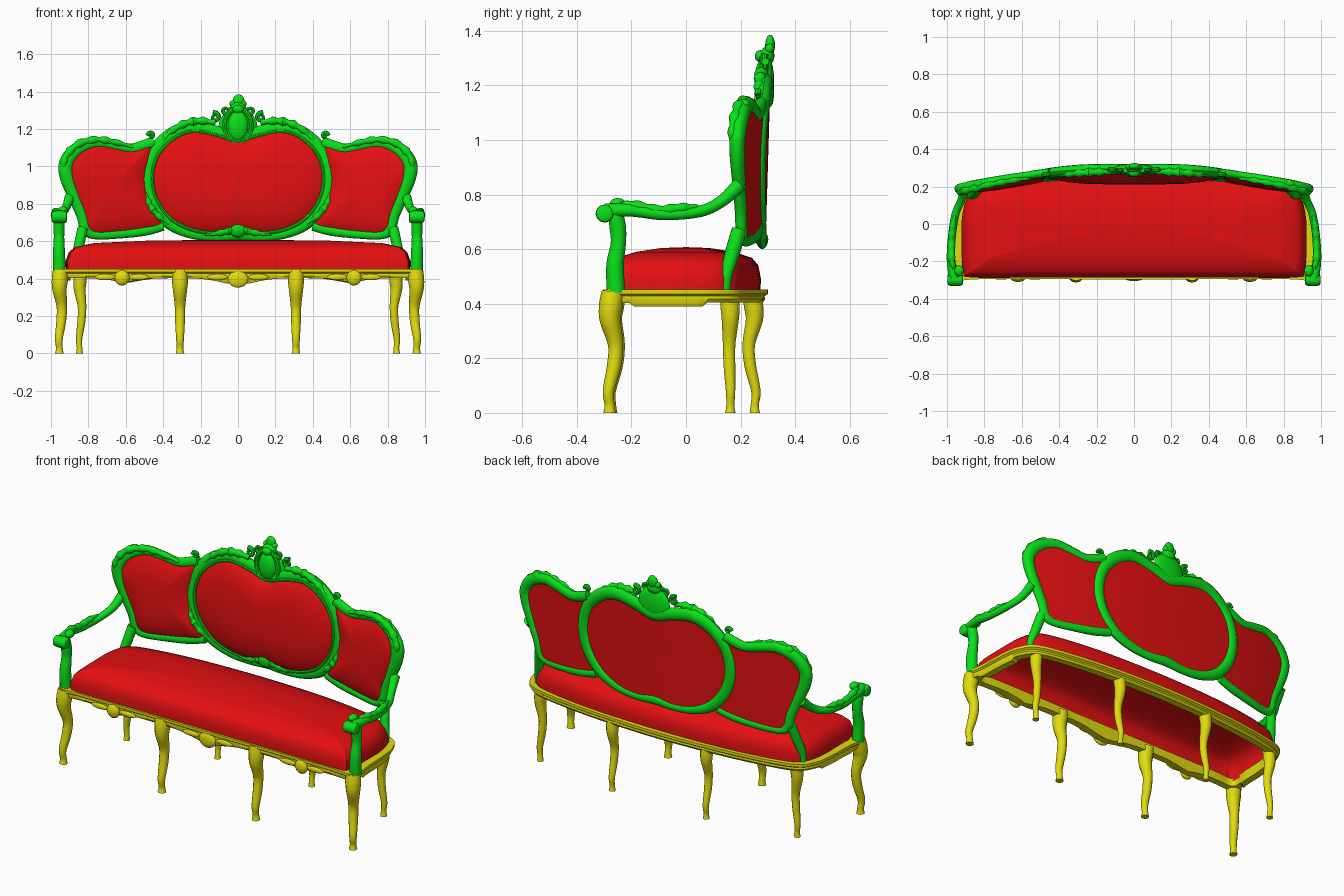
import bpy, bmesh, math
from mathutils import Vector, Matrix

cube = bpy.data.objects.get("Cube")
if cube:
    bpy.data.objects.remove(cube, do_unlink=True)


def make_material(name, rgb):
    mat = bpy.data.materials.new(name)
    mat.use_nodes = True
    color = (*rgb, 1)
    mat.diffuse_color = color
    mat.node_tree.nodes["Principled BSDF"].inputs["Base Color"].default_value = color
    return mat


GREEN = make_material("green_carved_wood", (0.003, 0.75, 0.01))
RED = make_material("red_upholstery", (0.78, 0.005, 0.006))
YELLOW = make_material("yellow_base_wood", (0.76, 0.72, 0.004))
X, Y, Z = Vector((1, 0, 0)), Vector((0, 1, 0)), Vector((0, 0, 1))
built = []


def finish(name, bm, mat, mirror=False):
    bmesh.ops.recalc_face_normals(bm, faces=bm.faces)
    mesh = bpy.data.meshes.new(name)
    bm.to_mesh(mesh)
    bm.free()
    mesh.materials.append(mat)
    obj = bpy.data.objects.new(name, mesh)
    bpy.context.collection.objects.link(obj)
    if mirror:
        obj.modifiers.new("mirror_sides", 'MIRROR')
    built.append(obj)
    return obj


def smooth_path(points, closed=False, steps=6):
    """Catmull-Rom interpolation in any dimension."""
    pts = [Vector(p) for p in points]
    count = len(pts)
    at = (lambda i: pts[i % count]) if closed else (lambda i: pts[min(max(i, 0), count - 1)])
    out = []
    for i in range(count if closed else count - 1):
        a, b, c, d = at(i - 1), at(i), at(i + 1), at(i + 2)
        for k in range(steps):
            t = k / steps
            out.append((b * 2 + (c - a) * t + (a * 2 - b * 5 + c * 4 - d) * t ** 2
                        + (b * 3 - a - c * 3 + d) * t ** 3) * 0.5)
    return out if closed else out + [pts[-1]]


def mirrored(half):
    """Close a half outline whose two ends lie on x = 0."""
    return half + [(-p[0], *p[1:]) for p in reversed(half[1:-1])]


def loft(bm, rings, closed=False, caps=True):
    n = len(rings[0])
    loops = [[bm.verts.new(co) for co in ring] for ring in rings]
    pairs = list(zip(loops, loops[1:])) + ([(loops[-1], loops[0])] if closed else [])
    for a, b in pairs:
        for j in range(n):
            bm.faces.new((a[j], a[(j + 1) % n], b[(j + 1) % n], b[j]))
    if caps and not closed:
        bm.faces.new(loops[0])
        bm.faces.new(loops[-1])


def sweep(name, points, mat, ref=Y, flat=1.0, closed=False, mirror=False, ruffle=0.0, sides=12):
    """Sweep an oval along (x, y, z, radius) points."""
    path = smooth_path(points, closed)
    n, rings = len(path), []
    for i, p in enumerate(path):
        ahead = path[(i + 1) % n] if closed else path[min(i + 1, n - 1)]
        behind = path[i - 1] if closed else path[max(i - 1, 0)]
        tangent = (ahead - behind).to_3d().normalized()
        side = tangent.cross(ref).normalized()
        normal = side.cross(tangent)
        r = max(p[3], 0.002) * (1 + ruffle * math.sin(i * math.pi / 2))
        rings.append([p.to_3d() + (side * math.cos(a) + normal * math.sin(a) * flat) * r
                      for a in (math.tau * j / sides for j in range(sides))])
    bm = bmesh.new()
    loft(bm, rings, closed)
    return finish(name, bm, mat, mirror)


def blob(name, loc, size, mat, mirror=False):
    bm = bmesh.new()
    bmesh.ops.create_uvsphere(bm, u_segments=16, v_segments=10, radius=1)
    bm.transform(Matrix.Translation(loc) @ Matrix.Diagonal((*size, 1)))
    return finish(name, bm, mat, mirror)


def back_y(x, z):
    """Bowed surface that the backrest follows."""
    return 0.288 - 0.105 * abs(x / 0.93) ** 2.3 + 0.03 * (z - 0.9)


def on_back(points, forward=0.0):
    return [(x, back_y(x, z) - forward, z, r) for x, z, r in points]


def back_panel(name, outline, center, bulge, mirror=False):
    """Padded front and flat rear inside a frame outline."""
    center = Vector(center)
    rings = []
    for front, scales in ((False, (0.05, 0.35, 0.7, 1)),
                          (True, (0.99, 0.93, 0.86, 0.75, 0.55, 0.3, 0.05))):
        for s in scales:
            depth = -bulge * (1 - s ** 3.5) ** 0.8 if front else 0.012
            ring = []
            for p in outline:
                x, z = center + (p.to_2d() - center) * s
                ring.append((x, back_y(x, z) + depth, z))
            rings.append(ring)
    bm = bmesh.new()
    loft(bm, rings)
    finish(name, bm, RED, mirror)


def curl(name, center, radius, thick, turn, forward, mirror=True):
    """Tapering volute lying on the backrest."""
    pts = []
    for i in range(10):
        a, r = turn + i * 0.8, radius * (1 - i / 11)
        pts.append((center[0] + r * math.cos(a), center[1] + r * math.sin(a), thick * (1 - i / 16)))
    sweep(name, on_back(pts, forward), GREEN, mirror=mirror, sides=8)


# Backrest: central oval and the two wings
center_half = [(0, 1.15, .036), (.12, 1.183, .036), (.25, 1.205, .038), (.36, 1.165, .038),
               (.45, 1.07, .037), (.483, .94, .037), (.455, .81, .037), (.37, .70, .034),
               (.25, .642, .028), (.12, .625, .025), (0, .635, .03)]
center_path = mirrored(center_half)
sweep("center_back_frame", on_back(center_path), GREEN, flat=0.72, closed=True)
back_panel("center_back_panel", smooth_path(center_path, True), (0, .91), .075)
wing_path = [(.45, 1.13, .03), (.52, 1.105, .03), (.58, 1.095, .027), (.66, 1.112, .028),
             (.76, 1.127, .03), (.86, 1.092, .036), (.917, 1.02, .039), (.915, .94, .037),
             (.873, .83, .032), (.835, .74, .03), (.812, .66, .028), (.76, .633, .023),
             (.64, .638, .024), (.5, .655, .026), (.4, .68, .024)]
sweep("wing_frames", on_back(wing_path), GREEN, flat=0.75, mirror=True)
wing_outline = wing_path + [(.45, .8, 0), (.475, .94, 0), (.45, 1.06, 0)]
back_panel("wing_panels", smooth_path(wing_outline, True), (.68, .88), .045, True)
sweep("back_stiles", [(.87, .142, .44, .02), (.87, .147, .5, .022), (.85, .168, .58, .027),
                      (.83, .195, .67, .028)], GREEN, mirror=True)

# Raised bead around the inside of the central frame
bead = [(x * .95, .92 + (z - .92) * .94, .009) for x, z, r in center_path]
sweep("center_frame_bead", on_back(bead, .022), GREEN, closed=True, sides=8)

# Carved leaves lying on the frames
sweep("top_leaves", on_back([(.12, 1.235, .012), (.2, 1.243, .02), (.28, 1.23, .02),
                             (.36, 1.185, .016), (.42, 1.12, .004)], .018),
      GREEN, mirror=True, ruffle=.25)
sweep("wing_leaves", on_back([(.56, 1.105, .008), (.66, 1.13, .016), (.76, 1.143, .018),
                              (.86, 1.115, .02), (.925, 1.04, .018), (.93, .95, .004)], .016),
      GREEN, mirror=True, ruffle=.22)
sweep("frame_side_leaves", on_back([(.49, .86, .004), (.475, .8, .016), (.43, .74, .018),
                                    (.36, .69, .005)], .018), GREEN, mirror=True, ruffle=.25)
curl("wing_scrolls", (.465, 1.165), .018, .013, 0, .01)
blob("wing_top_buds", (.83, back_y(.83, 1.14), 1.128), (.03, .022, .022), GREEN, True)

# Shell at the foot of the central panel
blob("bottom_shell", (0, .262, .665), (.05, .03, .045), GREEN)
sweep("bottom_shell_leaves", on_back([(0, .675, .02), (.06, .655, .022), (.13, .64, .012),
                                      (.18, .635, .003)], .02), GREEN, mirror=True, ruffle=.2)

# Crest
blob("crest_body", (0, .297, 1.21), (.105, .026, .1), GREEN)
blob("crest_cartouche", (0, .278, 1.215), (.055, .027, .08), GREEN)
rim = [(.072 * math.cos(a), 1.215 + .095 * math.sin(a), .012)
       for a in (math.tau * i / 12 for i in range(12))]
sweep("crest_rim", on_back(rim, .018), GREEN, closed=True, sides=8)
curl("crest_upper_curls", (.065, 1.3), .026, .014, 2.5, .012)
curl("crest_side_curls", (.125, 1.262), .027, .014, 1.2, .008)
curl("crest_lower_curls", (.06, 1.135), .024, .013, 4, .018)
blob("crest_neck", (0, .298, 1.308), (.045, .026, .035), GREEN)
blob("crest_scroll", (0, .272, 1.307), (.03, .02, .022), GREEN)
blob("crest_finial", (.003, .308, 1.347), (.032, .018, .038), GREEN)
blob("crest_petals", (.028, .306, 1.335), (.017, .016, .018), GREEN, True)

# Arms, posts and hand scrolls
sweep("arms", [(.90, .195, .835, .027), (.922, .13, .775, .022), (.955, .05, .738, .021),
               (.975, -.08, .727, .021), (.978, -.2, .742, .023), (.96, -.295, .74, .027)],
      GREEN, ref=X, mirror=True)
sweep("arm_leaves", [(.958, .045, .757, .006), (.97, -.02, .75, .018), (.975, -.1, .742, .018),
                     (.975, -.19, .76, .018), (.962, -.24, .764, .008)],
      GREEN, ref=X, mirror=True, ruffle=.15)
sweep("arm_posts", [(.955, -.256, .44, .034), (.957, -.26, .54, .032), (.957, -.248, .62, .028),
                    (.957, -.25, .68, .03), (.96, -.26, .74, .028)], GREEN, ref=X, mirror=True)
sweep("hand_scrolls", [(.915, -.298, .73, .022), (.925, -.298, .73, .032),
                       (.985, -.298, .73, .032), (.996, -.298, .73, .022)],
      GREEN, ref=Z, mirror=True)
blob("arm_knuckles", (.935, -.25, .765), (.025, .03, .022), GREEN, True)

# Seat cushion, an open domed shell
seat_half = [(0, -.283), (.5, -.283), (.86, -.283), (.91, -.25), (.918, -.1), (.915, .04),
             (.88, .15), (.78, .205), (.45, .255), (0, .272)]
seat_outline = smooth_path(mirrored(seat_half), True)
layers = [(1, 1, .435), (1.004, 1.01, .49), (.985, .975, .54), (.95, .89, .568),
          (.84, .64, .59), (.5, .32, .604), (.03, .02, .607)]
bm = bmesh.new()
loft(bm, [[(p.x * sx, p.y * sy, z) for p in seat_outline] for sx, sy, z in layers], caps=False)
bmesh.ops.holes_fill(bm, edges=[e for e in bm.edges if e.is_boundary and e.verts[0].co.z > .6])
finish("seat_cushion", bm, RED)

# Seat rail with a scalloped lower edge
rail_half = [(0, -.297), (.4, -.295), (.82, -.295), (.95, -.302), (.982, -.265), (.968, -.16),
             (.962, 0), (.94, .12), (.86, .21), (.6, .262), (.3, .29), (0, .3)]


def rail_bottom(p):
    if p.y < -.22:
        shell = math.exp(-((abs(p.x) - .62) / .08) ** 2)
        return .402 - .025 * shell - .035 * math.exp(-(p.x / .13) ** 2)
    return .39 if p.y < .08 else .405


rings = []
for p in smooth_path(mirrored(rail_half), True):
    low = rail_bottom(p)
    section = [(0, .452), (0, .436), (.012, .428), (.01, low + .012), (.018, low),
               (.06, low), (.06, .452)]
    rings.append([(p.x * (1 - d / .97), p.y * (1 - d / .3), z) for d, z in section])
bm = bmesh.new()
loft(bm, rings, closed=True)
finish("seat_rail", bm, YELLOW)
blob("rail_center_cartouche", (0, -.288, .397), (.055, .017, .045), YELLOW)
blob("rail_shells", (.62, -.288, .405), (.04, .022, .042), YELLOW, True)
for x in (.11, .53, .71):
    blob("rail_leaves", (x, -.287, .408), (.055, .01, .016), YELLOW, True)

# Eight cabriole legs: name, foot position, outward direction
profile = [(.44, 0, .042), (.39, .008, .043), (.34, .01, .038), (.25, -.01, .028),
           (.17, -.004, .026), (.08, .016, .021), (.03, .012, .018), (0, .012, .023)]
for name, x, y, dx, dy in (("front_corner_legs", .948, -.268, .6, -1),
                           ("front_middle_legs", .31, -.262, 0, -1),
                           ("back_corner_legs", .84, .16, .6, .2),
                           ("back_middle_legs", .31, .24, 0, 1)):
    slim = 1 if y < 0 else .82
    sweep(name, [(x + dx * o, y + dy * o, z, r * slim) for z, o, r in profile],
          YELLOW, mirror=True)

# Smooth shading that keeps crisp edges
for obj in built:
    obj.select_set(True)
bpy.context.view_layer.objects.active = built[0]
bpy.ops.object.shade_smooth_by_angle(angle=math.radians(40))
